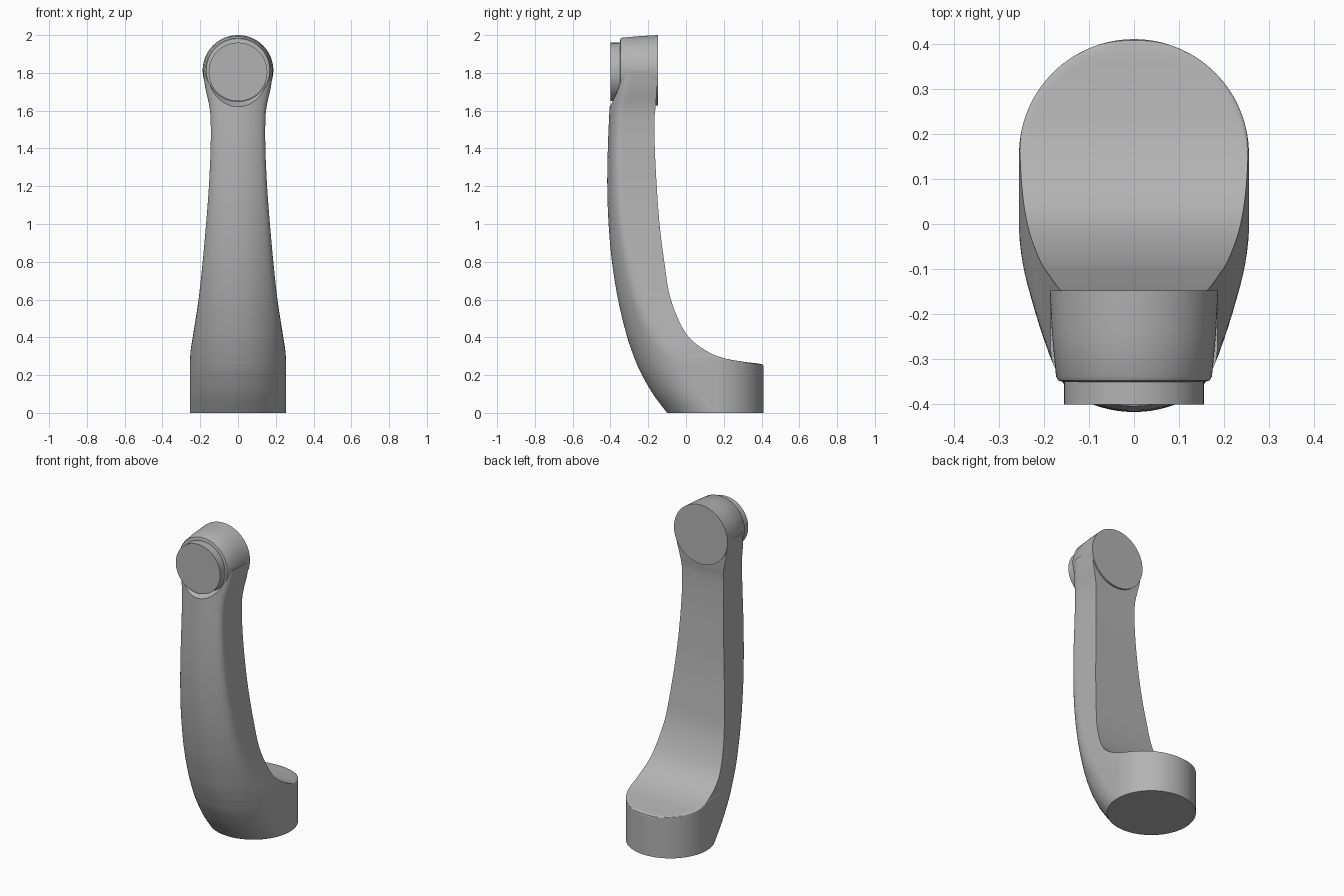
import bpy, bmesh, math
from mathutils import Matrix

if "Cube" in bpy.data.objects:
    bpy.data.objects.remove(bpy.data.objects["Cube"])

grey = bpy.data.materials.new("plain grey")
grey.use_nodes = True
colour = (0.45, 0.45, 0.45, 1)
grey.diffuse_color = colour
grey.node_tree.nodes["Principled BSDF"].inputs["Base Color"].default_value = colour

R = 0.255        # radius of the round foot and of the crowned front
HUB_Z = 1.813


def finish(bm, name, angle=35):
    bmesh.ops.recalc_face_normals(bm, faces=bm.faces)
    mesh = bpy.data.meshes.new(name)
    bm.to_mesh(mesh)
    bm.free()
    ob = bpy.data.objects.new(name, mesh)
    bpy.context.collection.objects.link(ob)
    mesh.materials.append(grey)
    smooth(ob, angle)
    return ob


def smooth(ob, angle=35):
    bpy.ops.object.select_all(action='DESELECT')
    ob.select_set(True)
    bpy.context.view_layer.objects.active = ob
    bpy.ops.object.shade_smooth_by_angle(angle=math.radians(angle))


def soft_min(a, b, k=0.03):
    h = max(k - abs(a - b), 0) / k
    return min(a, b) - h * h * k / 4


def spline(points, steps):
    """Smooth curve through the points, in any number of dimensions."""
    out = []
    for i in range(len(points) - 1):
        p0, p1, p2 = points[max(i - 1, 0)], points[i], points[i + 1]
        p3 = points[min(i + 2, len(points) - 1)]
        for s in range(steps):
            t = s / steps
            out.append([b + 0.5 * t * (c - a + t * (2*a - 5*b + 4*c - d + t * (3*(b - c) + d - a)))
                        for a, b, c, d in zip(p0, p1, p2, p3)])
    return out + [list(points[-1])]


def lathe_y(name, profile, z, segments=96):
    """Closed round part about a front-to-back axis; profile is (radius, y)."""
    bm = bmesh.new()
    rings = []
    for r, y in profile:
        rings.append([bm.verts.new((r * math.cos(a), y, z + r * math.sin(a)))
                      for a in (2 * math.pi * i / segments for i in range(segments))])
    for lo, hi in zip(rings, rings[1:]):
        for i in range(segments):
            j = (i + 1) % segments
            bm.faces.new((lo[i], lo[j], hi[j], hi[i]))
    bm.faces.new(rings[0])
    bm.faces.new(rings[-1])
    return finish(bm, name)


# Arm stations: height, front y, back y, half width limit
stations = [
    (0.00, -0.100, 0.50, 0.30), (0.10, -0.175, 0.50, 0.30),
    (0.20, -0.233, 0.50, 0.30), (0.25, -0.257, 0.44, 0.29),
    (0.27, -0.265, 0.31, 0.28), (0.29, -0.273, 0.20, 0.273),
    (0.33, -0.288, 0.105, 0.262), (0.42, -0.317, 0.00, 0.238),
    (0.60, -0.360, -0.08, 0.209), (0.80, -0.392, -0.115, 0.187),
    (1.00, -0.410, -0.14, 0.169), (1.20, -0.417, -0.155, 0.154),
    (1.40, -0.414, -0.165, 0.145), (1.55, -0.408, -0.167, 0.145),
    (1.63, -0.404, -0.160, 0.153), (1.72, -0.400, -0.155, 0.173),
    (1.81, -0.395, -0.155, 0.185)]

# Arm with round foot: rounded outline, softly trimmed at the sides and back
bm = bmesh.new()
rings = []
HALF = 48
for z, front, back, width in spline(stations, 6):
    ring = []
    for i in range(2 * HALF):
        a = math.pi * (i + 0.5) / HALF
        x = R * math.cos(a)
        y = R * math.sin(a) + (0.155 if i < HALF else front + R)
        x = math.copysign(soft_min(abs(x), width), x)
        ring.append(bm.verts.new((x, soft_min(y, back), z)))
    rings.append(ring)
for lo, hi in zip(rings, rings[1:]):
    for i in range(2 * HALF):
        j = (i + 1) % (2 * HALF)
        bm.faces.new((lo[i], lo[j], hi[j], hi[i]))
bm.faces.new(rings[0])
bm.faces.new(rings[-1])
bmesh.ops.remove_doubles(bm, verts=bm.verts, dist=0.0002)
arm = finish(bm, "arm", 40)

# Flared seat cut into the front of the arm around the end disc
cutter = lathe_y("seat_cutter", [(0.165, -0.348), (0.19, -0.40), (0.26, -0.55)], HUB_Z)
cutter.hide_render = True
cut = arm.modifiers.new("seat", 'BOOLEAN')
cut.operation = 'DIFFERENCE'
cut.solver = 'EXACT'
cut.object = cutter
bpy.context.view_layer.objects.active = arm
bpy.ops.object.modifier_apply(modifier=cut.name)
bpy.data.objects.remove(cutter)
smooth(arm, 40)

# Tapered hub at the top and the disc on its front
lathe_y("hub", [(0.158, -0.35), (0.168, -0.347), (0.173, -0.338),
                (0.182, -0.24), (0.187, -0.147)], HUB_Z)
lathe_y("end_disc", [(0.155, -0.40), (0.155, -0.33)], 1.805)
